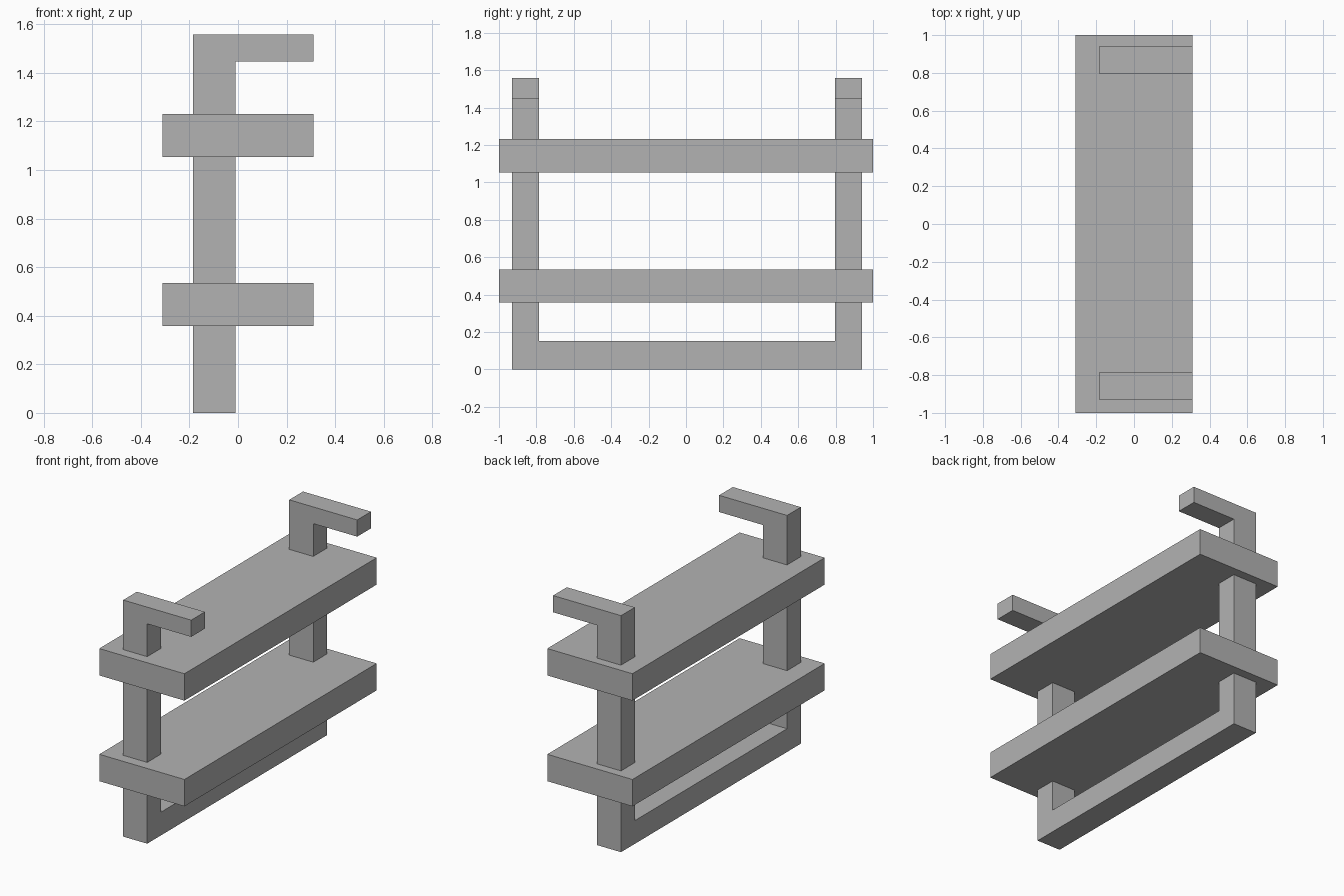
import bpy
import bmesh
from mathutils import Vector

if "Cube" in bpy.data.objects:
    bpy.data.objects.remove(bpy.data.objects["Cube"], do_unlink=True)

GREY = (0.45, 0.45, 0.45, 1.0)
material = bpy.data.materials.new("plain_grey")
material.use_nodes = True
material.diffuse_color = GREY
material.node_tree.nodes["Principled BSDF"].inputs["Base Color"].default_value = GREY


def prism(name, outline, depth):
    """Extrude a closed flat outline along the depth vector."""
    bm = bmesh.new()
    face = bm.faces.new([bm.verts.new(p) for p in outline])
    result = bmesh.ops.extrude_face_region(bm, geom=[face], use_keep_orig=True)
    moved = [v for v in result["geom"] if isinstance(v, bmesh.types.BMVert)]
    bmesh.ops.translate(bm, verts=moved, vec=Vector(depth))
    bmesh.ops.recalc_face_normals(bm, faces=bm.faces)
    mesh = bpy.data.meshes.new(name)
    bm.to_mesh(mesh)
    bm.free()
    mesh.materials.append(material)
    obj = bpy.data.objects.new(name, mesh)
    bpy.context.collection.objects.link(obj)
    return obj


def box(name, x, y, z):
    base = [(x[0], y[0], z[0]), (x[1], y[0], z[0]), (x[1], y[1], z[0]), (x[0], y[1], z[0])]
    return prism(name, base, (0, 0, z[1] - z[0]))


# Main dimensions
edge = 0.31
post_x = (-0.185, -0.01)
post_width = 0.143
front_y, back_y = -0.93, 0.94
top, arm_bottom = 1.557, 1.447

# Hooked posts: upright with a horizontal arm at the top
hook = [(post_x[0], 0), (post_x[1], 0), (post_x[1], arm_bottom),
        (edge, arm_bottom), (edge, top), (post_x[0], top)]
for name, y in (("front_post", front_y), ("back_post", back_y - post_width)):
    prism(name, [(x, y, z) for x, z in hook], (0, post_width, 0))

# Floor beam joining the posts
box("floor_beam", post_x, (front_y + post_width, back_y - post_width), (0, 0.153))

# Two shelves
for name, z in (("lower_shelf", 0.358), ("upper_shelf", 1.054)):
    box(name, (-edge, edge), (-1, 1), (z, z + 0.177))
